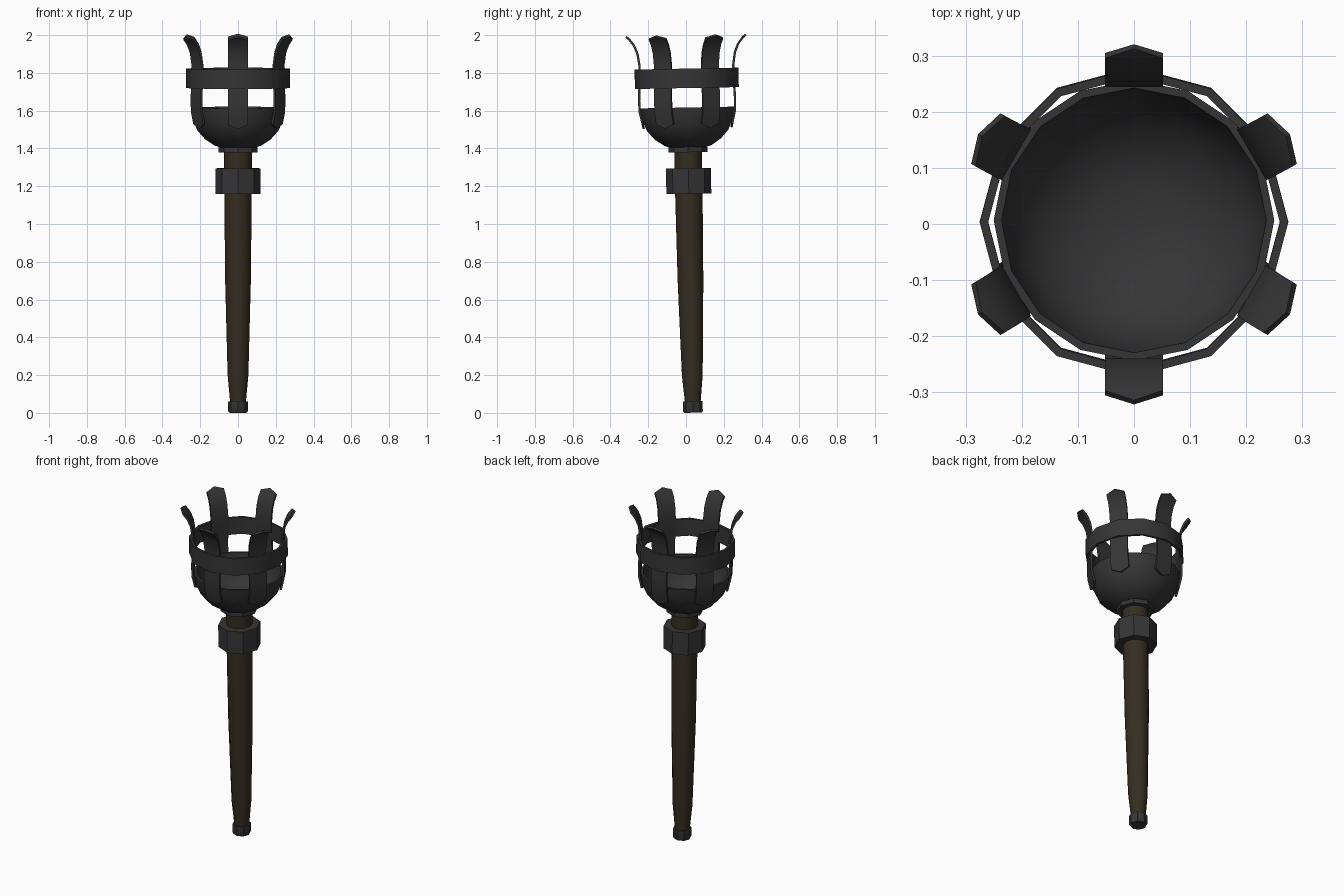
import bpy, bmesh, math
from mathutils import Matrix, Vector

if "Cube" in bpy.data.objects:
    bpy.data.objects.remove(bpy.data.objects["Cube"])


def material(name, rgb):
    m = bpy.data.materials.new(name)
    m.diffuse_color = (*rgb, 1)
    m.use_nodes = True
    m.node_tree.nodes["Principled BSDF"].inputs["Base Color"].default_value = m.diffuse_color
    return m


IRON = material("dark iron", (0.036, 0.036, 0.036))
WOOD = material("dark wood", (0.036, 0.026, 0.015))

# The whole torch leans slightly towards the front
LEAN = Matrix.Translation((0, 0.037, 0.0)) @ Matrix.Rotation(math.radians(1.08), 4, 'X')


def finish(name, bm, mat, angle=40):
    bmesh.ops.remove_doubles(bm, verts=bm.verts, dist=1e-5)
    bmesh.ops.recalc_face_normals(bm, faces=bm.faces)
    bm.transform(LEAN)
    me = bpy.data.meshes.new(name)
    bm.to_mesh(me)
    bm.free()
    me.materials.append(mat)
    ob = bpy.data.objects.new(name, me)
    bpy.context.collection.objects.link(ob)
    bpy.ops.object.select_all(action='DESELECT')
    ob.select_set(True)
    bpy.context.view_layer.objects.active = ob
    bpy.ops.object.shade_smooth_by_angle(angle=math.radians(angle))
    return ob


def lathe(name, profile, sides, mat, angle=40, closed=False, turn=0.0):
    """Revolve (radius, z) points; caps the ends where the radius is zero."""
    bm = bmesh.new()
    rings = []
    for r, z in profile:
        rings.append([bm.verts.new((r * math.cos(turn + math.tau * i / sides),
                                    r * math.sin(turn + math.tau * i / sides), z))
                      for i in range(sides)] if r > 0 else [bm.verts.new((0, 0, z))] * sides)
    pairs = list(zip(rings, rings[1:]))
    if closed:
        pairs.append((rings[-1], rings[0]))
    for a, b in pairs:
        for i in range(sides):
            j = (i + 1) % sides
            bm.faces.new(list(dict.fromkeys((a[i], a[j], b[j], b[i]))))
    return finish(name, bm, mat, angle)


# Handle and its iron fittings
lathe("handle", [(0, 0.04), (0.04, 0.04), (0.055, 0.2), (0.068, 0.7), (0.073, 1.2), (0.073, 1.4), (0, 1.4)],
      12, WOOD)
lathe("end_cap", [(0, 0.001), (0.047, 0.001), (0.052, 0.01), (0.052, 0.061), (0, 0.061)], 8, IRON, 30)
lathe("collar", [(0.07, 1.16), (0.119, 1.16), (0.119, 1.295), (0.07, 1.295)], 8, IRON, 30, True)
lathe("neck_ring", [(0, 1.38), (0.104, 1.38), (0.104, 1.407), (0, 1.407)], 8, IRON, 30)

# Fire bowl: outer wall, rim, inner wall
outer = [(0, 1.395), (0.07, 1.398), (0.125, 1.416), (0.175, 1.45), (0.215, 1.495), (0.24, 1.553), (0.25, 1.617)]
inner = [(0.236, 1.617), (0.226, 1.556), (0.203, 1.504), (0.167, 1.463), (0.12, 1.431), (0.07, 1.413), (0, 1.41)]
lathe("fire_bowl", outer + inner, 16, IRON)

# Hoop around the straps
lathe("hoop", [(0.275, 1.72), (0.275, 1.823), (0.26, 1.823), (0.26, 1.72)], 12, IRON, 40, True)

# Six flared straps with pointed ends
PATH = [(0.238, 1.507), (0.243, 1.53), (0.258, 1.595), (0.26, 1.66), (0.256, 1.75), (0.254, 1.84),
        (0.264, 1.905), (0.281, 1.947), (0.305, 1.979), (0.321, 1.993)]
T, W = 0.012, 0.052
for k in range(6):
    bm = bmesh.new()
    spin = Matrix.Rotation(math.radians(30 + 60 * k), 4, 'Z')
    rows = []
    for i, (r, z) in enumerate(PATH):
        p, q = PATH[max(i - 1, 0)], PATH[min(i + 1, len(PATH) - 1)]
        d = Vector((q[0] - p[0], q[1] - p[1])).normalized()
        ends = i in (0, len(PATH) - 1)
        cols = [0] if ends else [-W, 0, W]
        rows.append([[bm.verts.new(spin @ Vector((r - s * d.y, y, z + s * d.x))) for y in cols]
                     for s in (0, T)])
    for a, b in zip(rows, rows[1:]):
        for s in (0, 1):
            for c in (0, 1):
                quad = (a[s][min(c, len(a[s]) - 1)], a[s][min(c + 1, len(a[s]) - 1)],
                        b[s][min(c + 1, len(b[s]) - 1)], b[s][min(c, len(b[s]) - 1)])
                bm.faces.new(list(dict.fromkeys(quad)))
        for e in (0, -1):
            bm.faces.new((a[0][e], b[0][e], b[1][e], a[1][e]))
    finish(f"strap_{k + 1}", bm, IRON)
